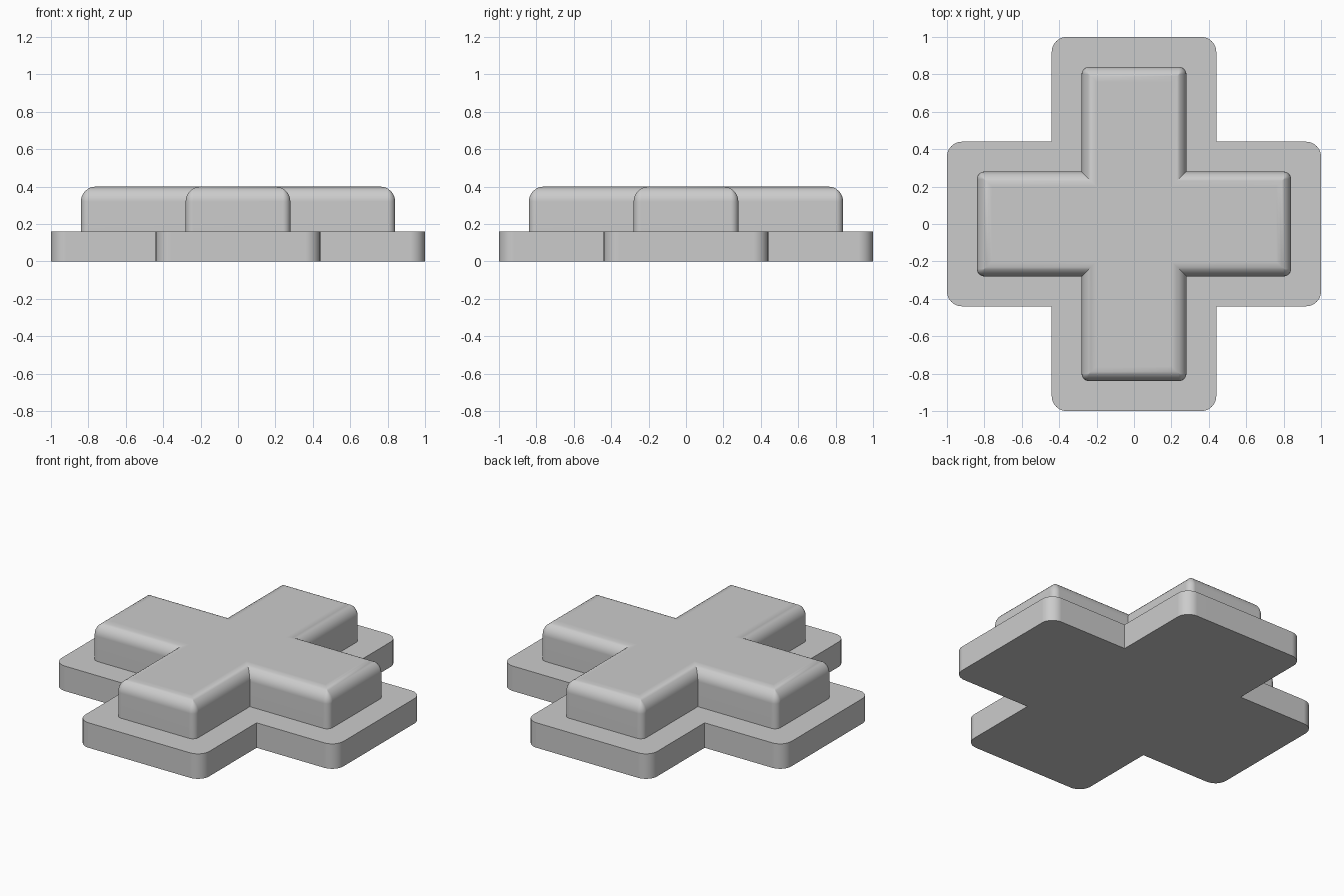
import bpy
import bmesh
from math import sin, cos, pi, radians

STEPS = 8  # segments per quarter arc

cube = bpy.data.objects.get("Cube")
if cube:
    bpy.data.objects.remove(cube, do_unlink=True)

grey = bpy.data.materials.new("plain grey")
grey.use_nodes = True
colour = (0.6, 0.6, 0.6, 1)
grey.diffuse_color = colour
grey.node_tree.nodes["Principled BSDF"].inputs["Base Color"].default_value = colour


def cross_outline(length, width, radius):
    """Plus-shaped outline with rounded outer and sharp inner corners."""
    arm = []
    for side, start in ((-1, -pi / 2), (1, 0)):
        for i in range(STEPS + 1):
            a = start + i * pi / 2 / STEPS
            arm.append((length - radius + radius * cos(a),
                        side * (width - radius) + radius * sin(a)))
    arm.append((width, width))
    points = []
    for _ in range(4):
        points += arm
        arm = [(-y, x) for x, y in arm]
    return points


def build_cross(name, length, width, radius, levels):
    """Stack outlines; levels holds (inset, height) from bottom to top."""
    bm = bmesh.new()
    rings = []
    for inset, z in levels:
        outline = cross_outline(length - inset, width - inset, max(radius - inset, 0))
        rings.append([bm.verts.new((x, y, z)) for x, y in outline])
    count = len(rings[0])
    for low, high in zip(rings, rings[1:]):
        for i in range(count):
            j = (i + 1) % count
            bm.faces.new((low[i], low[j], high[j], high[i]))
    bm.faces.new(rings[0][::-1])
    bm.faces.new(rings[-1])
    bmesh.ops.remove_doubles(bm, verts=bm.verts, dist=0.0001)
    bmesh.ops.recalc_face_normals(bm, faces=bm.faces)
    mesh = bpy.data.meshes.new(name)
    bm.to_mesh(mesh)
    bm.free()
    mesh.materials.append(grey)
    obj = bpy.data.objects.new(name, mesh)
    bpy.context.collection.objects.link(obj)

    # Smooth rounding with flat faces kept flat
    bpy.ops.object.select_all(action="DESELECT")
    obj.select_set(True)
    bpy.context.view_layer.objects.active = obj
    bpy.ops.object.shade_smooth_by_angle(angle=radians(35))
    weighted = obj.modifiers.new("weighted normals", "WEIGHTED_NORMAL")
    weighted.keep_sharp = True
    return obj


# Wide base plate
build_cross("base_plate", 1.0, 0.44, 0.08, [(0, 0), (0, 0.16)])

# Raised pad with a rounded top edge, seated slightly into the plate
fillet, top = 0.08, 0.4
levels = [(0, 0.15)]
for k in range(STEPS + 1):
    a = k * pi / 2 / STEPS
    levels.append((fillet * (1 - cos(a)), top - fillet + fillet * sin(a)))
build_cross("raised_pad", 0.84, 0.28, 0.04, levels)
